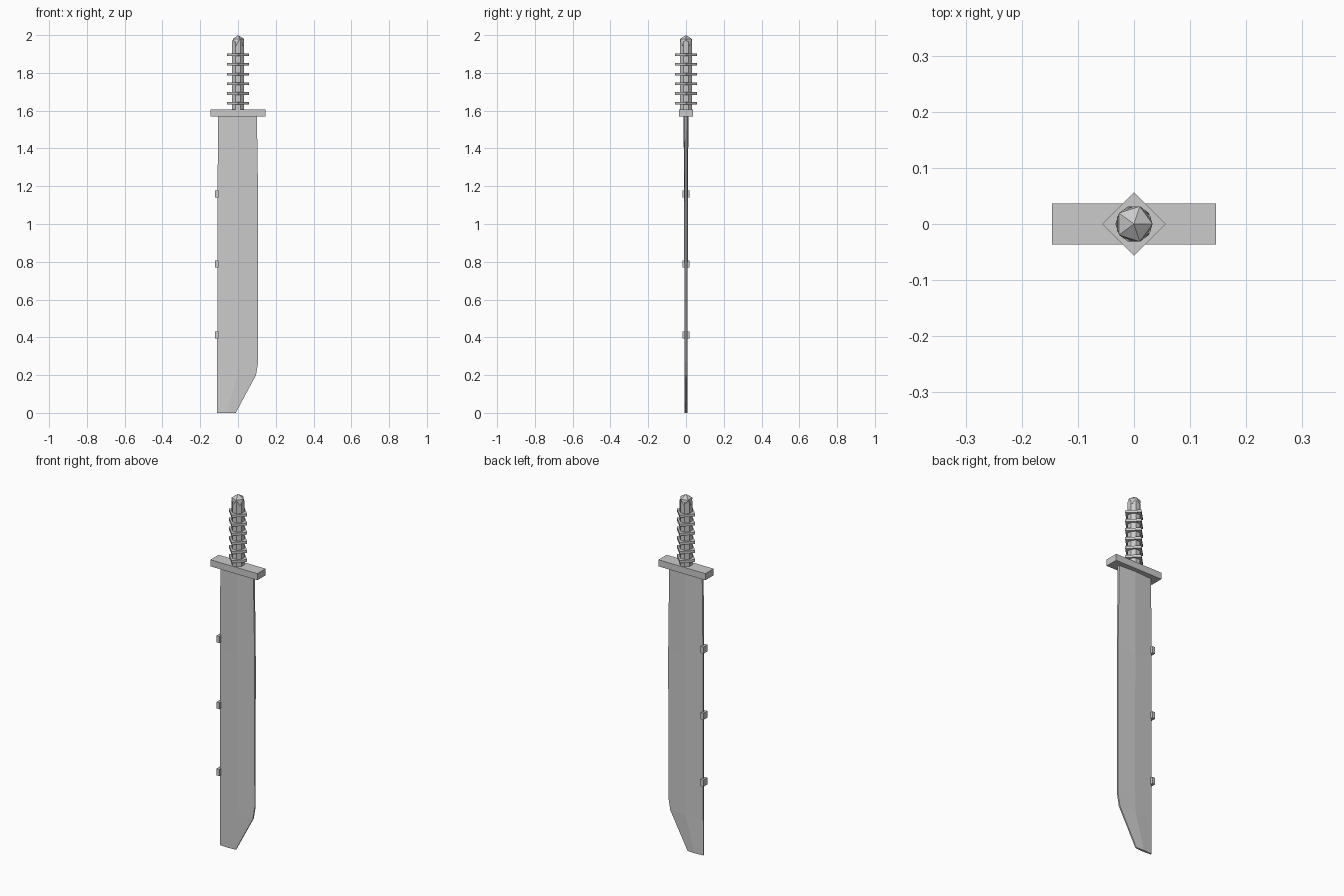
import bpy, bmesh, math

cube = bpy.data.objects.get("Cube")
if cube:
    bpy.data.objects.remove(cube, do_unlink=True)

steel = bpy.data.materials.new("steel grey")
steel.use_nodes = True
GREY = (0.6, 0.6, 0.6, 1)
steel.diffuse_color = GREY
steel.node_tree.nodes["Principled BSDF"].inputs["Base Color"].default_value = GREY


def finish(name, bm):
    bmesh.ops.recalc_face_normals(bm, faces=bm.faces)
    mesh = bpy.data.meshes.new(name)
    bm.to_mesh(mesh)
    bm.free()
    mesh.materials.append(steel)
    obj = bpy.data.objects.new(name, mesh)
    bpy.context.collection.objects.link(obj)
    return obj


def box(name, center, size):
    bm = bmesh.new()
    bmesh.ops.create_cube(bm, size=1)
    bmesh.ops.scale(bm, vec=size, verts=bm.verts)
    bmesh.ops.translate(bm, vec=center, verts=bm.verts)
    return finish(name, bm)


def prism(name, sides, radius, bottom, top, turn=0):
    bm = bmesh.new()
    bmesh.ops.create_cone(bm, cap_ends=True, segments=sides, radius1=radius,
                          radius2=radius, depth=top - bottom)
    for v in bm.verts:
        v.co.z += (bottom + top) / 2
    obj = finish(name, bm)
    obj.rotation_euler.z = turn
    return obj


# Blade: hexagonal sections (z, spine x, ridge x, edge x, ridge half thickness)
sections = [
    (1.58, -0.105, 0.0, 0.100, 0.013),
    (1.10, -0.109, 0.0, 0.107, 0.010),
    (0.27, -0.110, 0.0, 0.107, 0.008),
    (0.20, -0.110, -0.003, 0.095, 0.008),
    (0.00, -0.110, -0.06, -0.012, 0.007),
]
bm = bmesh.new()
rings = []
for z, spine, ridge, edge, t in sections:
    e = t * 0.5
    pts = [(spine, -e), (ridge, -t), (edge, -e), (edge, e), (ridge, t), (spine, e)]
    rings.append([bm.verts.new((x, y, z)) for x, y in pts])
for a, b in zip(rings, rings[1:]):
    for i in range(6):
        j = (i + 1) % 6
        bm.faces.new((a[i], a[j], b[j], b[i]))
bm.faces.new(rings[0])
bm.faces.new(rings[-1])
finish("blade", bm)

# Small blocks along the spine
for i, z in enumerate((0.413, 0.788, 1.16)):
    box(f"spine_block_{i + 1}", (-0.112, 0, z), (0.018, 0.036, 0.037))

# Guard, grip and grip plates
box("guard", (0, 0, 1.587), (0.292, 0.073, 0.037))
prism("grip", 8, 0.033, 1.59, 1.965, math.pi / 8)
for i in range(6):
    z = 1.64 + i * 0.0512
    prism(f"grip_plate_{i + 1}", 4, 0.057, z - 0.007, z + 0.007)

# Faceted pommel
bm = bmesh.new()
bmesh.ops.create_icosphere(bm, subdivisions=1, radius=0.037)
bmesh.ops.translate(bm, vec=(0, 0, 1.963), verts=bm.verts)
finish("pommel", bm)
